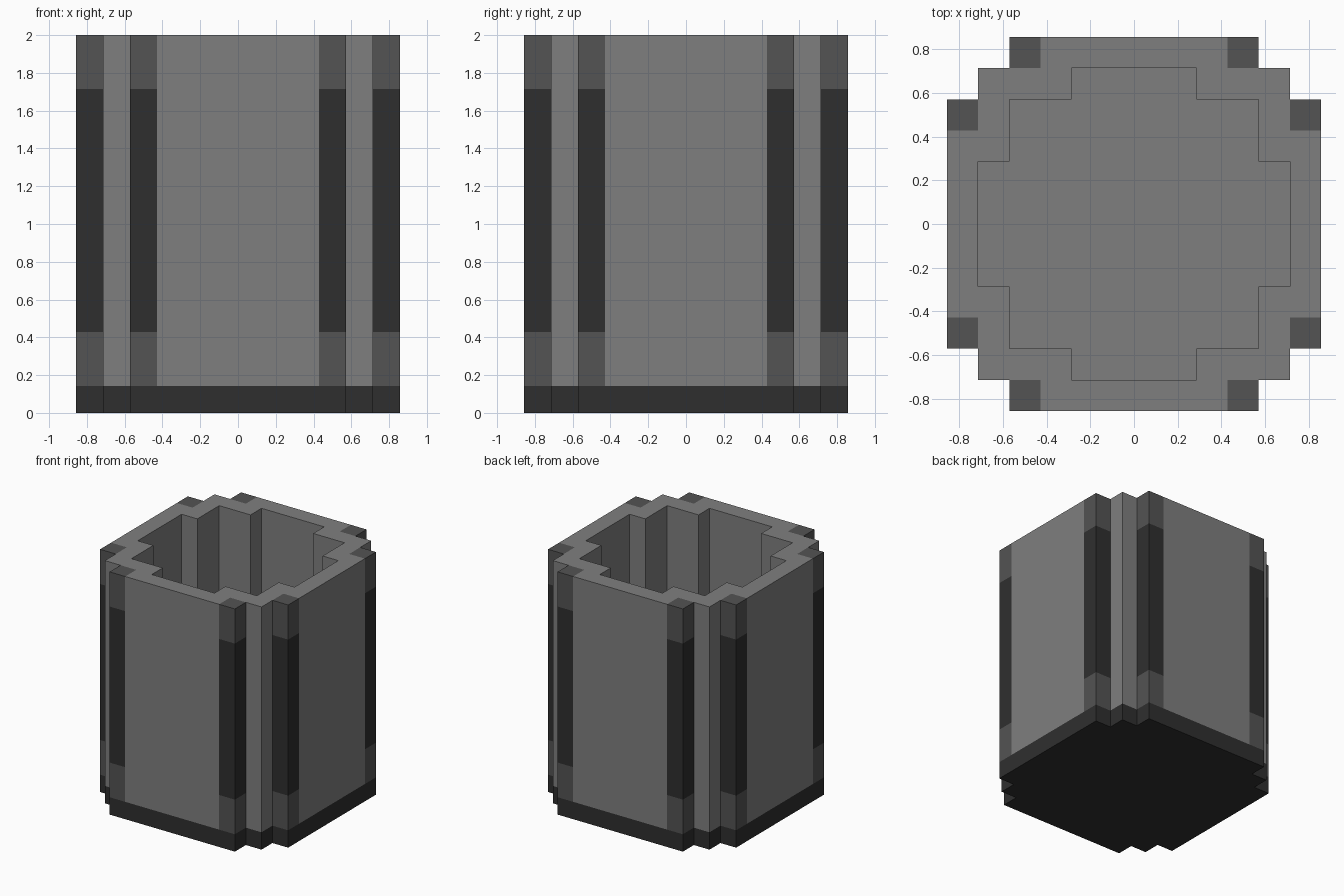
import bpy, bmesh
from mathutils import Vector

if "Cube" in bpy.data.objects:
    bpy.data.objects.remove(bpy.data.objects["Cube"])

U = 1 / 7                                   # one block unit; model is 12 x 12 x 14 units
CUTS = [-6, -5, -4, -3, -2, 2, 3, 4, 5, 6]  # block boundaries in x and y
LEVELS = [0, 1, 2, 3, 12, 14]               # block boundaries in z
FLOOR = 2


def material(name, v):
    m = bpy.data.materials.new(name)
    m.diffuse_color = (v, v, v, 1)
    m.use_nodes = True
    m.node_tree.nodes["Principled BSDF"].inputs["Base Color"].default_value = m.diffuse_color
    return m


def stepped(x, y, steps):
    """Inside a symmetric stepped circle made of overlapping rectangles."""
    return any(abs(x) < a and abs(y) < b for a, b in steps)


def solid(x, y, z):
    if not 0 < z < 14 or not stepped(x, y, [(6, 4), (5, 5), (4, 6)]):
        return False
    return z < FLOOR or not stepped(x, y, [(5, 2), (4, 4), (2, 5)])


def colour(x, y, z):
    if z < 1:
        return 2                            # dark base
    lo, hi = sorted((abs(x), abs(y)))
    if hi > 5 and 3 < lo < 4:               # corner posts
        return 2 if 3 < z < 12 else 1
    return 0


# Hollow stepped pot: only the exposed faces of the blocks are made
bm = bmesh.new()
axes = [CUTS, CUTS, LEVELS]
spans = [list(zip(a, a[1:])) for a in axes]
for sx in spans[0]:
    for sy in spans[1]:
        for sz in spans[2]:
            box = (sx, sy, sz)
            c = [(a + b) / 2 for a, b in box]
            if not solid(*c):
                continue
            for ax in range(3):
                for side in (0, 1):
                    n = list(c)
                    n[ax] = box[ax][side] + (0.25 if side else -0.25)
                    if solid(*n):
                        continue
                    p, q = (ax + 1) % 3, (ax + 2) % 3
                    corners = [(0, 0), (1, 0), (1, 1), (0, 1)]
                    if not side:
                        corners.reverse()
                    verts = []
                    for i, j in corners:
                        v = Vector()
                        v[ax], v[p], v[q] = box[ax][side], box[p][i], box[q][j]
                        verts.append(bm.verts.new(v * U))
                    bm.faces.new(verts).material_index = colour(*c)

# Weld the blocks and merge flat areas of one colour
bmesh.ops.remove_doubles(bm, verts=bm.verts[:], dist=1e-4)
bmesh.ops.dissolve_limit(bm, angle_limit=0.01, verts=bm.verts[:], edges=bm.edges[:],
                         delimit={'MATERIAL'})
mesh = bpy.data.meshes.new("stepped_pot")
bm.to_mesh(mesh)
bm.free()
for name, v in (("stone grey", 0.212), ("mid grey", 0.087), ("charcoal", 0.028)):
    mesh.materials.append(material(name, v))
pot = bpy.data.objects.new("stepped_pot", mesh)
bpy.context.collection.objects.link(pot)
